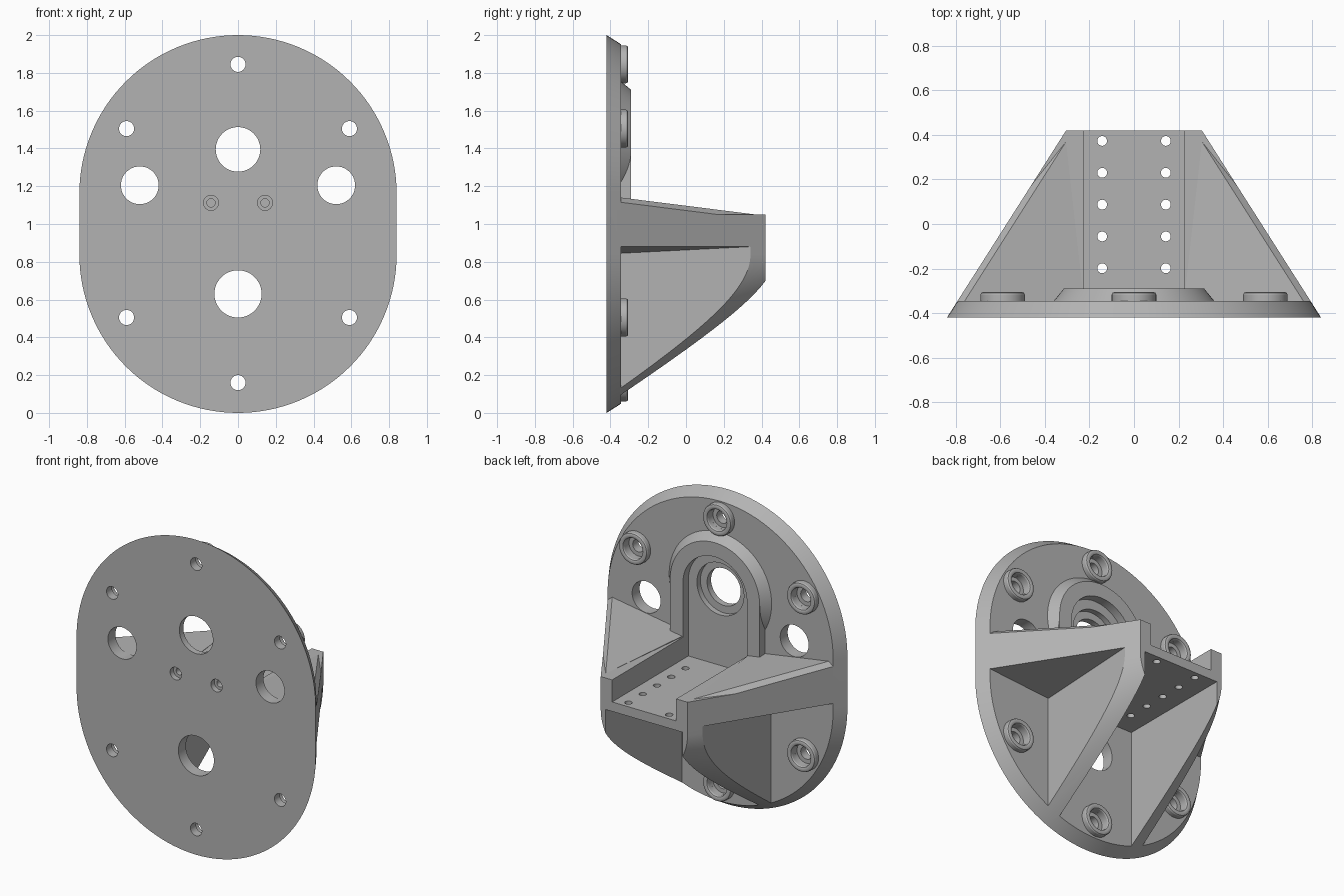
import bpy, bmesh
from math import sin, cos, pi, radians

if "Cube" in bpy.data.objects:
    bpy.data.objects.remove(bpy.data.objects["Cube"])

grey = bpy.data.materials.new("plain_grey")
grey.use_nodes = True
colour = (0.45, 0.45, 0.45, 1)
grey.diffuse_color = colour
grey.node_tree.nodes["Principled BSDF"].inputs["Base Color"].default_value = colour

FRONT, FACE, BACK = -0.42, -0.345, 0.42   # plate front, plate rear face, bracket tip
WALL = 0.225                              # half width of the tray channel


def radius(y):
    """Half width of the tapered body at depth y."""
    return 0.84 - 0.637 * (y - FRONT)


def ring(r, x, z, y, n=48):
    return [(x + r * cos(2 * pi * i / n), y, z + r * sin(2 * pi * i / n)) for i in range(n)]


def stadium(y):
    """Outline with round top and bottom and straight sides."""
    return ring(radius(y), 0, 0.84, y, 128) + ring(radius(y), 0, 1.16, y, 128)


def box(x0, x1, y0, y1, z0, z1):
    return [(x, y, z) for x in (x0, x1) for y in (y0, y1) for z in (z0, z1)]


def rod(r, x, z, y0, y1, n=48):
    return ring(r, x, z, y0, n) + ring(r, x, z, y1, n)


def finish(name, bm):
    bmesh.ops.recalc_face_normals(bm, faces=bm.faces[:])
    mesh = bpy.data.meshes.new(name)
    bm.to_mesh(mesh)
    bm.free()
    mesh.materials.append(grey)
    obj = bpy.data.objects.new(name, mesh)
    bpy.context.collection.objects.link(obj)
    return obj


def solid(name, points):
    """Convex solid around the points."""
    bm = bmesh.new()
    verts = [bm.verts.new(p) for p in points]
    bmesh.ops.remove_doubles(bm, verts=verts, dist=1e-5)
    result = bmesh.ops.convex_hull(bm, input=bm.verts[:])
    loose = [v for v in bm.verts if not v.link_faces]
    bmesh.ops.delete(bm, geom=loose, context="VERTS")
    bmesh.ops.dissolve_limit(bm, angle_limit=radians(0.3), verts=bm.verts[:], edges=bm.edges[:])
    return finish(name, bm)


def cut(obj, points):
    cutter = solid("cutter", points)
    cutter.hide_render = True
    mod = obj.modifiers.new("cut", "BOOLEAN")
    mod.operation, mod.solver, mod.object = "DIFFERENCE", "EXACT", cutter
    bpy.context.view_layer.objects.active = obj
    bpy.ops.object.modifier_apply(modifier=mod.name)
    bpy.data.objects.remove(cutter)


def lathe(name, profile, x, z, n=48):
    """Closed (radius, y) profile turned about an axis along y."""
    bm = bmesh.new()
    loops = [[bm.verts.new(p) for p in ring(r, x, z, y, n)] for r, y in profile]
    for a, b in zip(loops, loops[1:] + loops[:1]):
        for i in range(n):
            j = (i + 1) % n
            bm.faces.new((a[i], a[j], b[j], b[i]))
    return finish(name, bm)


# Plate and bracket: one tapered block, carved behind the plate
body = solid("plate_and_bracket", stadium(FRONT) + stadium(BACK))
channel = [p for y in (FACE, 1) for p in ring(WALL, 0, 1.395, y)] + box(-WALL, WALL, FACE, 1, 0.91, 1.3)
cut(body, box(-1, 1, FACE, 1, 1.05, 3))           # space above the side walls
cut(body, channel)                                # tray channel
cut(body, box(-0.27, 0.27, FACE, 1, -1, 0.85))    # space under the tray
for s in (1, -1):
    pocket = [(0.355, FACE, 0.845), (0.355, 0.27, 0.845), (0.355, 0.34, 0.88),
              (0.83, FACE, 0.883), (0.39, 0.345, 0.883)] + box(0.355, 1, FACE, 0.4, -0.3, -0.2)
    cut(body, [(s * x, y, z) for x, y, z in pocket])

# Holes through the plate
bolts = [(0, 1.845), (0, 0.16)] + [(s * 0.59, z) for s in (1, -1) for z in (0.505, 1.505)]
for x, z in bolts:
    cut(body, rod(0.04, x, z, -1, 0, 32))
    cut(body, rod(0.066, x, z, -0.365, -0.3, 32))
for r, x, z in ((0.118, 0, 1.395), (0.1, 0.52, 1.205), (0.1, -0.52, 1.205), (0.125, 0, 0.63)):
    cut(body, rod(r, x, z, -1, FACE + 0.02))
cut(body, rod(0.165, 0, 1.395, -0.38, 0))
for s in (1, -1):
    cut(body, rod(0.022, s * 0.143, 1.112, -1, 0, 24))
    cut(body, rod(0.04, s * 0.143, 1.112, -1, -0.385, 24))
    # Row of holes in the tray
    for i in range(5):
        y = 0.373 - 0.143 * i
        hole = rod(0.022, s * 0.143, y, 0.7, 1.04, 24)
        cut(body, [(x, v, h) for x, h, v in hole])

# Bolt bosses with a counterbore
for i, (x, z) in enumerate(bolts):
    lathe(f"bolt_boss_{i + 1}", [(0.066, -0.36), (0.066, -0.317), (0.07, -0.309), (0.077, -0.306),
                                 (0.089, -0.306), (0.096, -0.309), (0.1, -0.317), (0.1, -0.36)], x, z)

# Flared arch around the upper hole
arch = solid("arch", ring(0.364, 0, 1.395, -0.35, 96) + ring(0.315, 0, 1.395, -0.29, 96))
cut(arch, channel)
cut(arch, rod(0.165, 0, 1.395, -1, 0))

for s, side in ((1, "left"), (-1, "right")):
    # Arch leg down to the side wall
    solid(f"{side}_arch_leg", box(s * WALL, s * 0.315, -0.35, -0.29, 1.0, 1.395))
    # Rising cap on the side wall
    cap = [(WALL, FACE, 1.05), (WALL, FACE, 1.055), (0.305, 0.37, 1.05), (radius(0.17), 0.17, 1.05),
           (radius(FACE), FACE, 1.05), (radius(FACE), FACE, 1.115), (0.76, FACE, 1.14)]
    solid(f"{side}_wall_cap", [(s * x, y, z) for x, y, z in cap])

bpy.ops.object.select_all(action="DESELECT")
for obj in bpy.context.scene.objects:
    if obj.type == "MESH":
        obj.select_set(True)
bpy.context.view_layer.objects.active = body
bpy.ops.object.shade_smooth_by_angle(angle=radians(25))
